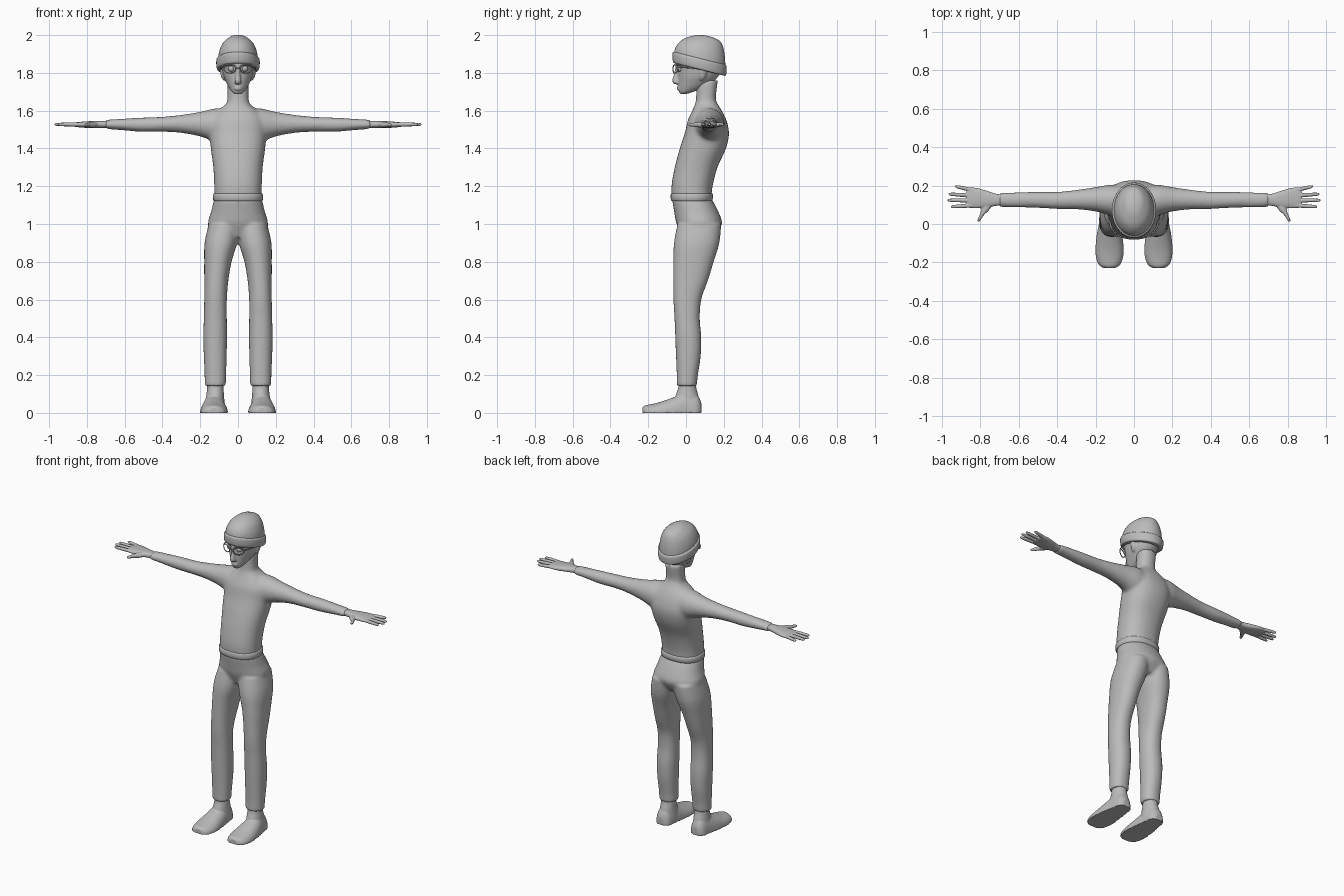
import bpy
import bmesh
import math
from mathutils import Matrix

cube = bpy.data.objects.get("Cube")
if cube:
    bpy.data.objects.remove(cube, do_unlink=True)

grey = bpy.data.materials.new("plain grey")
grey.use_nodes = True
GREY = (0.5, 0.5, 0.5, 1)
grey.diffuse_color = GREY
grey.node_tree.nodes["Principled BSDF"].inputs["Base Color"].default_value = GREY


def spline(rows, steps):
    """Catmull-Rom interpolation through rows of numbers."""
    out = []
    for i in range(len(rows) - 1):
        a, b = rows[max(i - 1, 0)], rows[i]
        c, d = rows[i + 1], rows[min(i + 2, len(rows) - 1)]
        for s in range(steps):
            t = s / steps
            out.append([q + 0.5 * t * (r - p + t * (2 * p - 5 * q + 4 * r - e + t * (3 * (q - r) + e - p)))
                        for p, q, r, e in zip(a, b, c, d)])
    return out + [list(rows[-1])]


PLACE = {"x": lambda t, a, b: (t, a, b),
         "y": lambda t, a, b: (a, t, b),
         "z": lambda t, a, b: (a, b, t)}


def loft(bm, axis, rows, mirror=False, power=2.0, steps=4, sides=32, shift=None):
    """Skin oval sections; each row is position, then low and high of both widths."""
    for sign in ((1, -1) if mirror else (1,)):
        rings = []
        for t, a0, a1, b0, b1 in spline(rows, steps):
            ring = []
            for k in range(sides):
                ang = math.tau * k / sides
                c, s = math.cos(ang), math.sin(ang)
                c = math.copysign(abs(c) ** (2 / power), c)
                s = math.copysign(abs(s) ** (2 / power), s)
                x, y, z = PLACE[axis](t, (a0 + a1) / 2 + c * (a1 - a0) / 2,
                                      (b0 + b1) / 2 + s * (b1 - b0) / 2)
                if shift:
                    x, y, z = shift(x, y, z)
                ring.append(bm.verts.new((x * sign, y, z)))
            rings.append(ring)
        for low, high in zip(rings, rings[1:]):
            for k in range(sides):
                n = (k + 1) % sides
                bm.faces.new((low[k], low[n], high[n], high[k]))
        bm.faces.new(rings[0])
        bm.faces.new(rings[-1])


def even(rows):
    """Rows of height, half width, front, back made symmetric about the middle."""
    return [(z, -w, w, y0, y1) for z, w, y0, y1 in rows]


def finish(name, bm, voxel=0, smooth=0, angle=60):
    bmesh.ops.recalc_face_normals(bm, faces=bm.faces)
    mesh = bpy.data.meshes.new(name)
    bm.to_mesh(mesh)
    bm.free()
    mesh.materials.append(grey)
    ob = bpy.data.objects.new(name, mesh)
    bpy.context.collection.objects.link(ob)
    bpy.ops.object.select_all(action="DESELECT")
    ob.select_set(True)
    bpy.context.view_layer.objects.active = ob
    if voxel:
        mod = ob.modifiers.new("blend", "REMESH")
        mod.mode = "VOXEL"
        mod.voxel_size = voxel
        mod.use_smooth_shade = True
        mod = ob.modifiers.new("soften", "SMOOTH")
        mod.iterations = smooth
        bpy.ops.object.modifier_apply(modifier="blend")
        bpy.ops.object.modifier_apply(modifier="soften")
    bpy.ops.object.shade_smooth_by_angle(angle=math.radians(angle))
    return ob


# Shirt: torso, neck and sleeves blended together
bm = bmesh.new()
loft(bm, "z", even([
    (1.125, .126, -.074, .134), (1.2, .126, -.077, .141), (1.3, .131, -.060, .167),
    (1.4, .144, -.033, .212), (1.48, .15, -.007, .228), (1.55, .145, .01, .214),
    (1.6, .105, .033, .19), (1.635, .064, .048, .168), (1.67, .056, .053, .158),
    (1.76, .056, .055, .17)]), power=2.3)
loft(bm, "x", [
    (.03, .04, .2, 1.42, 1.61), (.12, .045, .205, 1.435, 1.612), (.2, .065, .192, 1.463, 1.594),
    (.3, .076, .178, 1.482, 1.578), (.4, .078, .168, 1.488, 1.568), (.52, .084, .168, 1.488, 1.563),
    (.62, .086, .165, 1.497, 1.557), (.7, .088, .162, 1.502, 1.552)], mirror=True)
finish("shirt", bm, 0.01, 8)

# Trousers: hips and both legs blended together
bm = bmesh.new()
loft(bm, "z", even([
    (.93, .13, -.02, .15), (1, .159, -.05, .19), (1.06, .144, -.062, .174),
    (1.13, .127, -.074, .138)]), power=2.2)
loft(bm, "z", [
    (.143, .064, .176, -.049, .058), (.2, .063, .177, -.049, .063), (.3, .06, .181, -.053, .078),
    (.4, .058, .184, -.057, .081), (.5, .059, .181, -.061, .073), (.6, .059, .179, -.067, .081),
    (.7, .051, .179, -.068, .116), (.8, .034, .179, -.067, .147), (.9, .004, .177, -.064, .177),
    (1, -.01, .155, -.045, .187)], mirror=True, power=2.2)
finish("trousers", bm, 0.009, 6)

# Shirt hem at the waist
bm = bmesh.new()
loft(bm, "z", even([
    (1.122, .126, -.074, .132), (1.126, .131, -.08, .14), (1.155, .132, -.081, .143),
    (1.162, .126, -.076, .138)]), power=2.3, steps=2, sides=48)
finish("waist_hem", bm)

# Feet: flat sole, low toe and ankle
bm = bmesh.new()
loft(bm, "y", [
    (-.23, .1, .155, -.03, .03), (-.215, .074, .182, -.04, .04), (-.18, .058, .197, -.047, .047),
    (-.13, .053, .201, -.06, .06), (-.06, .06, .195, -.085, .085), (0, .068, .183, -.11, .11),
    (.05, .074, .175, -.1, .1), (.07, .085, .165, -.08, .08), (.082, .105, .148, -.05, .05)],
     mirror=True, power=2.2, shift=lambda x, y, z: (x, y, max(z, 0)))
loft(bm, "z", [
    (.03, .068, .176, -.06, .072), (.09, .074, .168, -.055, .066), (.13, .076, .164, -.042, .055),
    (.18, .078, .162, -.038, .05)], mirror=True)
finish("feet", bm, 0.005, 3, 45)

# Hands: palm, four fingers and thumb
bm = bmesh.new()
loft(bm, "x", [
    (.67, .1, .152, 1.508, 1.546), (.72, .094, .158, 1.509, 1.546), (.77, .084, .174, 1.508, 1.545),
    (.82, .082, .188, 1.51, 1.542), (.86, .085, .188, 1.514, 1.538), (.872, .1, .176, 1.519, 1.533)],
     mirror=True, power=2.4)
for base, tip, reach in ((.097, .09, .953), (.122, .124, .972), (.147, .156, .966), (.174, .196, .932)):
    r = .0105
    rows = []
    for f, size in ((0, 1), (.5, 1), (.85, .85), (.97, .6), (1, .25)):
        y = base + (tip - base) * f
        rows.append((.83 + (reach - .83) * f, y - r * size, y + r * size,
                     1.527 - r * size, 1.527 + r * size))
    loft(bm, "x", rows, mirror=True, sides=16)
loft(bm, "y", [
    (.013, .806, .812, 1.522, 1.528), (.02, .798, .815, 1.517, 1.533), (.045, .782, .805, 1.514, 1.537),
    (.075, .752, .794, 1.511, 1.54), (.115, .725, .79, 1.512, 1.54)], mirror=True, sides=16)
finish("hands", bm, 0.0035, 3)

# Head: skull and jaw, with brow, nose, lips and ears blended in
bm = bmesh.new()
loft(bm, "z", even([
    (1.688, .016, -.03, .0), (1.698, .031, -.036, .035), (1.72, .047, -.04, .09),
    (1.75, .063, -.042, .14), (1.78, .076, -.043, .17), (1.82, .085, -.046, .192),
    (1.86, .09, -.052, .198), (1.91, .085, -.04, .19)]), power=2.15)
loft(bm, "z", even([
    (1.74, .008, -.06, -.03), (1.748, .018, -.07, -.03), (1.765, .016, -.072, -.03),
    (1.8, .011, -.062, -.03), (1.84, .012, -.056, -.03)]), sides=16)
loft(bm, "z", even([
    (1.708, .014, -.044, -.02), (1.716, .022, -.05, -.02), (1.722, .02, -.046, -.02),
    (1.73, .018, -.048, -.02)]), sides=16)
loft(bm, "x", [(.006, -.058, -.03, 1.838, 1.852), (.035, -.057, -.03, 1.842, 1.856),
               (.07, -.038, -.01, 1.838, 1.85)], mirror=True, sides=16)
loft(bm, "z", [(1.76, .06, .078, .075, .09), (1.78, .06, .09, .07, .105),
               (1.82, .06, .098, .07, .115)], mirror=True, sides=16)
finish("head", bm, 0.005, 4)

# Eyes
bm = bmesh.new()
for side in (-1, 1):
    bmesh.ops.create_uvsphere(bm, u_segments=20, v_segments=12, radius=.016,
                              matrix=Matrix.Translation((side * .036, -.034, 1.822)))
finish("eyes", bm)

# Spectacles: two oval rims, a bridge and side arms
bm = bmesh.new()


def tube(points, radius, closed=False):
    """Short straight rods joined end to end along a path."""
    ends = points[1:] + points[:1] if closed else points[1:]
    for p, q in zip(points, ends):
        d = Matrix.Translation(p).to_translation()
        v = Matrix.Translation(q).to_translation() - d
        m = Matrix.Translation(d + v / 2) @ v.to_track_quat("Z", "Y").to_matrix().to_4x4()
        bmesh.ops.create_cone(bm, cap_ends=True, segments=8, radius1=radius, radius2=radius,
                              depth=v.length + radius / 2, matrix=m)


for side in (-1, 1):
    rim = []
    for k in range(24):
        ang = math.tau * k / 24
        x = .043 + .031 * math.cos(ang)
        rim.append((side * x, -.069 + 5 * x * x, 1.821 + .022 * math.sin(ang)))
    tube(rim, .003, closed=True)
    tube([(side * .074, -.042, 1.828), (side * .088, 0, 1.828), (side * .094, .08, 1.82)], .003)
tube([(-.013, -.069, 1.826), (.013, -.069, 1.826)], .003)
finish("spectacles", bm)


# Knitted cap: crown and folded band, both dipping to the back
def dip(x, y, z):
    return x, y, z - .25 * (y - .07)


bm = bmesh.new()
loft(bm, "z", even([
    (1.83, .105, -.064, .208), (1.88, .105, -.062, .208), (1.92, .098, -.047, .206),
    (1.96, .081, -.012, .199), (1.99, .054, .04, .186), (2.002, .034, .075, .165),
    (2.007, .01, .105, .135)]), sides=48, shift=dip)
finish("cap_crown", bm)
bm = bmesh.new()
loft(bm, "z", even([
    (1.818, .1, -.058, .2), (1.822, .111, -.068, .211), (1.845, .115, -.072, .215),
    (1.87, .114, -.071, .215), (1.878, .106, -.064, .208)]), sides=48, shift=dip)
finish("cap_band", bm)
